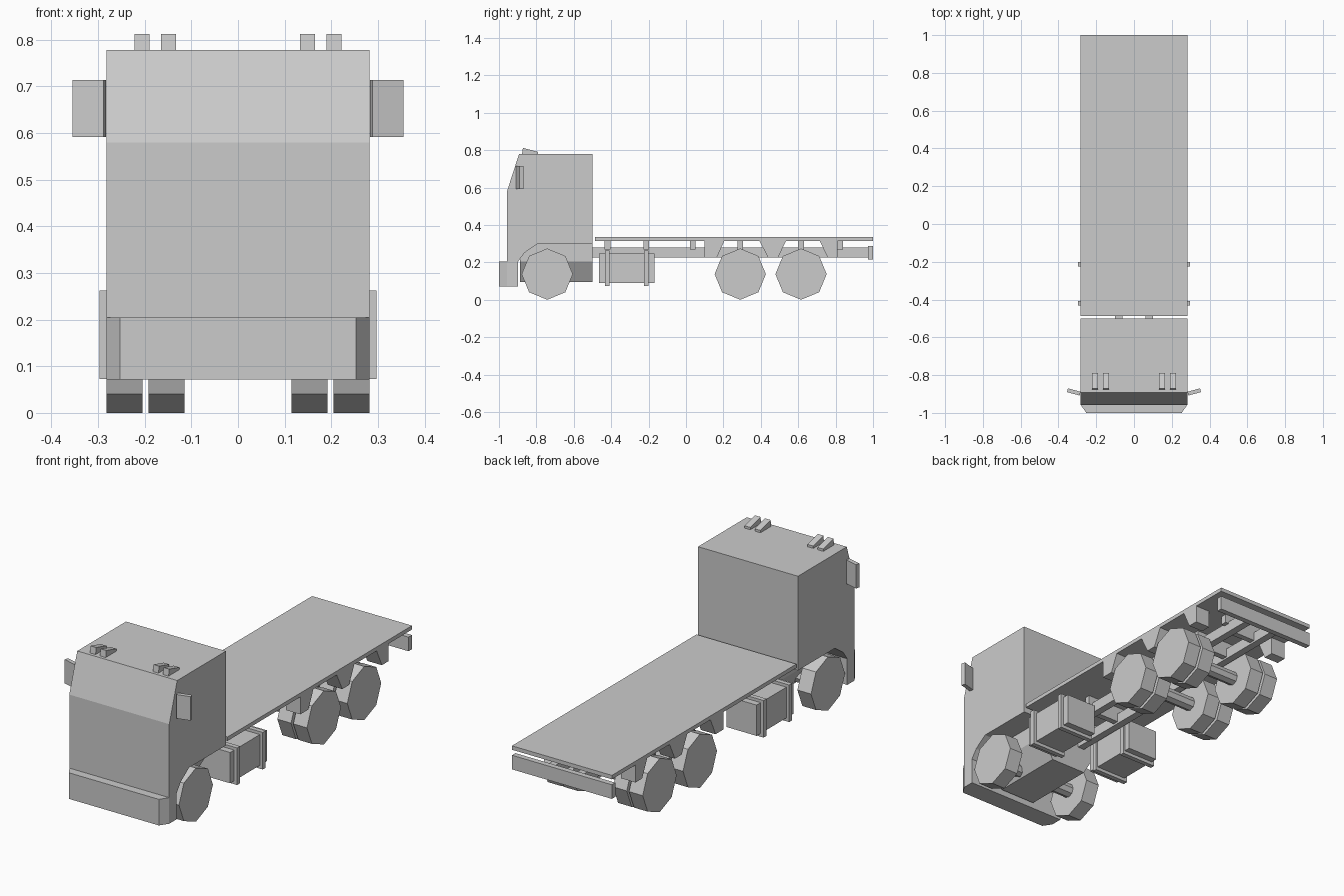
import bpy, math
from mathutils import Matrix

cube = bpy.data.objects.get("Cube")
if cube:
    bpy.data.objects.remove(cube, do_unlink=True)

grey = bpy.data.materials.new("plain grey")
grey.use_nodes = True
COLOUR = (0.6, 0.6, 0.6, 1)
grey.diffuse_color = COLOUR
grey.node_tree.nodes["Principled BSDF"].inputs["Base Color"].default_value = COLOUR


def prism(name, outline, lo, hi, axis="x"):
    """Extrude a closed outline between lo and hi along an axis."""
    place = {"x": lambda a, b, t: (t, a, b),
             "y": lambda a, b, t: (a, t, b),
             "z": lambda a, b, t: (a, b, t)}[axis]
    n = len(outline)
    verts = [place(a, b, t) for t in (lo, hi) for a, b in outline]
    faces = [tuple(range(n)), tuple(range(2 * n - 1, n - 1, -1))]
    faces += [(i, i + n, (i + 1) % n + n, (i + 1) % n) for i in range(n)]
    area = sum(a * outline[(i + 1) % n][1] - outline[(i + 1) % n][0] * b
               for i, (a, b) in enumerate(outline))
    # keep normals pointing outward for either winding
    if (area > 0) != (axis == "y"):
        faces = [f[::-1] for f in faces]
    mesh = bpy.data.meshes.new(name)
    mesh.from_pydata(verts, [], faces)
    mesh.materials.append(grey)
    obj = bpy.data.objects.new(name, mesh)
    bpy.context.collection.objects.link(obj)
    return obj


def box(name, x, y, z):
    return prism(name, [(y[0], z[0]), (y[1], z[0]), (y[1], z[1]), (y[0], z[1])], *x)


def both_sides(name, make):
    """Build a part on +x and mirror a copy to -x."""
    obj = make("left_" + name)
    twin = obj.copy()
    twin.data = obj.data.copy()
    twin.name = "right_" + name
    twin.data.transform(Matrix.Scale(-1, 4, (1, 0, 0)))
    twin.data.flip_normals()
    bpy.context.collection.objects.link(twin)


def octagon(y, z, r):
    return [(y + r * math.cos(i * math.pi / 4), z + r * math.sin(i * math.pi / 4))
            for i in range(8)]


W = 0.282   # half width of cab and deck
R = 0.137   # wheel radius

# Cab with raked windscreen and open wheel arch
prism("cab", [(-.957, .072), (-.897, .072), (-.897, .205), (-.865, .25), (-.797, .297),
              (-.5, .297), (-.5, .778), (-.893, .778), (-.957, .58)], -W, W)
prism("engine_housing", [(-.165, .297), (-.165, .205), (-.1, .095), (.1, .095),
                         (.165, .205), (.165, .297)], -.887, -.5, "y")
prism("front_bumper", [(-W, -.957), (-.253, -1), (.253, -1), (W, -.957)],
      .072, .205, "z")

# Roof lights
for i, x in enumerate((.133, .19)):
    both_sides(f"roof_light_{i + 1}", lambda n: prism(
        n, [(-.877, .775), (-.79, .775), (-.79, .79), (-.872, .812)], x, x + .032))

# Mirrors, swept back
both_sides("mirror", lambda n: prism(
    n, [(.288, -.908), (.355, -.89), (.35, -.87), (.283, -.888)], .592, .714, "z"))

# Flat deck and chassis
box("deck", (-W, W), (-.487, 1), (.315, .335))
both_sides("chassis_rail", lambda n: box(n, (.062, .1), (-.5, .972), (.225, .28)))
box("rear_bumper", (-W, W), (.972, 1), (.215, .287))
for i, y in enumerate((-.42, -.213, .037, .29, .615, .825)):
    box(f"deck_bearer_{i + 1}", (-.12, .12), (y - .015, y + .015), (.27, .315))
    box(f"chassis_crossmember_{i + 1}", (-.07, .07), (y - .015, y + .015), (.235, .27))

# Side tanks with straps
both_sides("tank", lambda n: box(n, (.11, .281), (-.465, -.168), (.09, .247)))
for i, y in enumerate((-.42, -.213)):
    both_sides(f"tank_strap_{i + 1}", lambda n: box(
        n, (.1, .297), (y - .012, y + .012), (.073, .262)))

# Mudguard blocks between the rear wheels
guards = ((.1, .205, .1, .165), (.393, .535, .438, .492), (.715, .81, .757, .81))
for i, (a, b, c, d) in enumerate(guards):
    both_sides(f"mudguard_{i + 1}", lambda n: prism(
        n, [(c, .226), (d, .226), (b, .315), (a, .315)], .2, W))

# Wheels and axles: single at the front, paired at the back
for name, y, tyres in (("front", -.742, (.205,)), ("middle", .29, (.115, .205)),
                       ("rear", .615, (.115, .205))):
    for i, x in enumerate(tyres):
        both_sides(f"{name}_wheel_{i + 1}", lambda n: prism(
            n, octagon(y, R, R), x, x + .077))
    prism(f"{name}_axle", octagon(y, R, .035), -.23, .23)
